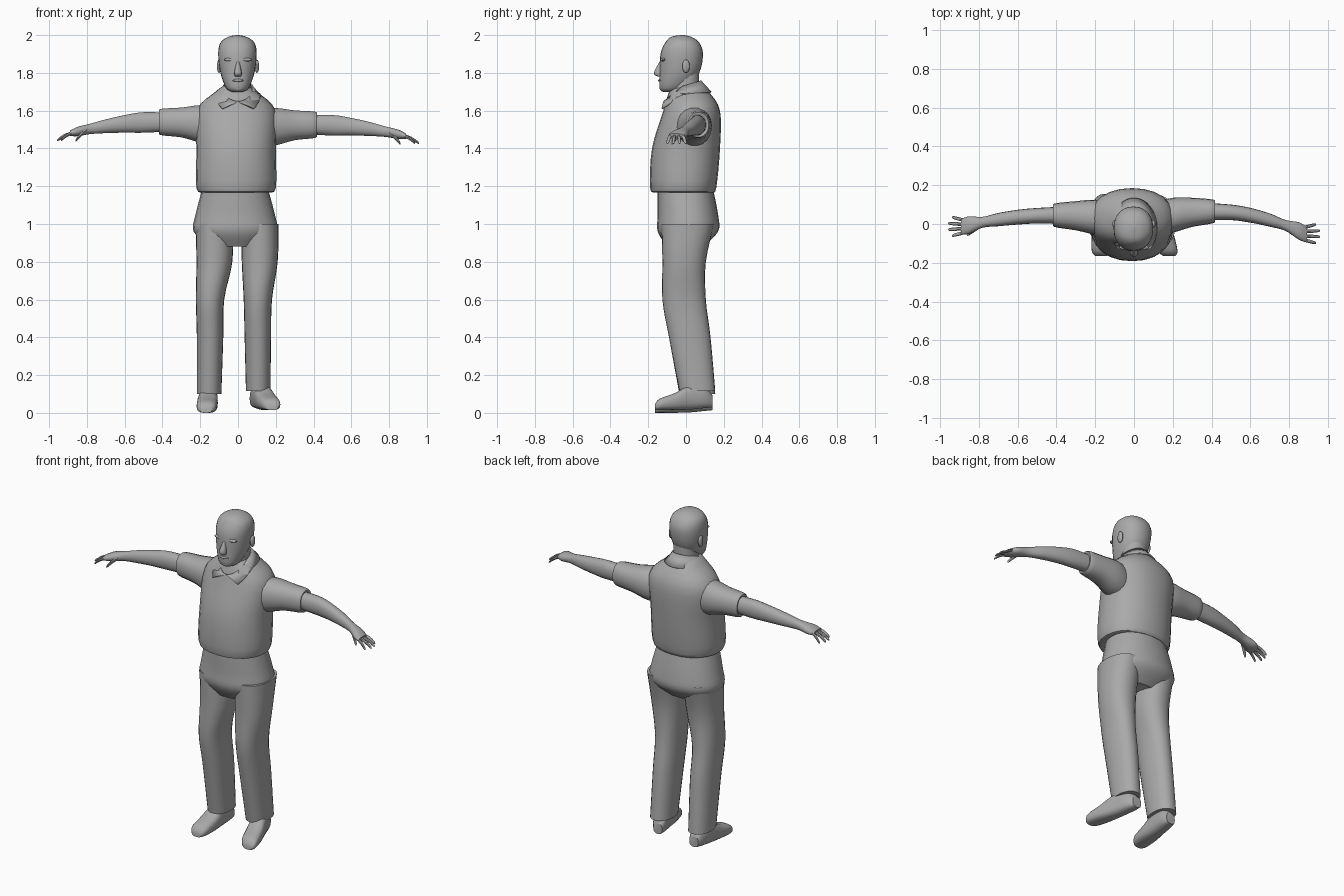
import bpy, bmesh
from math import cos, sin, pi, radians, copysign
from mathutils import Vector, Matrix

old = bpy.data.objects.get("Cube")
if old:
    bpy.data.objects.remove(old)

colour = (0.4, 0.4, 0.4, 1)
grey = bpy.data.materials.new("plain grey")
grey.use_nodes = True
grey.diffuse_color = colour
grey.node_tree.nodes["Principled BSDF"].inputs["Base Color"].default_value = colour


def finish(name, bm):
    """Turn a bmesh into a smooth object that keeps its sharp edges."""
    bmesh.ops.recalc_face_normals(bm, faces=bm.faces)
    mesh = bpy.data.meshes.new(name)
    bm.to_mesh(mesh)
    bm.free()
    mesh.materials.append(grey)
    mesh.shade_smooth()
    mesh.set_sharp_from_angle(angle=radians(40))
    obj = bpy.data.objects.new(name, mesh)
    bpy.context.collection.objects.link(obj)
    return obj


def spline(rows, steps=4):
    """Smoothly interpolate between rows of numbers."""
    rows = [Vector(row) for row in rows]
    padded = [rows[0]] + rows + [rows[-1]]
    result = []
    for before, start, end, after in zip(padded, rows, rows[1:], padded[3:]):
        leave, arrive = (end - before) / 2, (after - start) / 2
        for step in range(steps):
            t = step / steps
            ease = t * t * (3 - 2 * t)
            result.append(start.lerp(end, ease) + leave * t * (1 - t) ** 2
                          - arrive * t * t * (1 - t))
    return result + [rows[-1]]


def bridge(bm, first, second):
    for k in range(len(first) - 1):
        bm.faces.new((first[k], first[k + 1], second[k + 1], second[k]))


def loft(name, axis, rows, sides=24, power=2.2):
    """Skin rounded sections: position, two centres, two half sizes."""
    bm = bmesh.new()
    rings = []
    for position, centre_a, centre_b, half_a, half_b in spline(rows):
        ring = []
        for k in range(sides):
            angle = 2 * pi * k / sides
            u, v = (copysign(abs(w) ** (2 / power), w) for w in (cos(angle), sin(angle)))
            point = [centre_a + u * half_a, centre_b + v * half_b]
            point.insert("xyz".index(axis), position)
            ring.append(bm.verts.new(point))
        rings.append(ring)
    for lower, upper in zip(rings, rings[1:]):
        bridge(bm, lower + lower[:1], upper + upper[:1])
    bm.faces.new(rings[0])
    bm.faces.new(rings[-1])
    return finish(name, bm)


def body(name, rows, middle=-.01, sides=24):
    """Upright form from height, half width, front and back."""
    loft(name, "z", [(z, middle, (front + back) / 2, half, (back - front) / 2)
                     for z, half, front, back in rows], sides)


def ball(name, centre, size):
    bm = bmesh.new()
    bmesh.ops.create_uvsphere(bm, u_segments=14, v_segments=9, radius=1,
                              matrix=Matrix.LocRotScale(Vector(centre), None, Vector(size)))
    finish(name, bm)


# Shirt with overhanging belly, and the trouser seat below it
body("shirt", [(1.17, .17, -.16, .14), (1.19, .21, -.19, .16), (1.4, .21, -.18, .18),
               (1.6, .21, -.12, .18), (1.7, .11, -.09, .12), (1.73, .07, -.07, .08)])
body("trouser_seat", [(1.2, .17, -.15, .14), (1.05, .21, -.15, .17),
                      (.96, .22, -.15, .17), (.88, .14, -.1, .09)], -.015)


def leg(word, side, knee, ankle, splay, lift):
    """Trouser leg and the shoe below it."""
    hip = side * .12 - .005
    loft(word + "_trouser_leg", "z", [
        (1, hip, .01, .1, .14), (.8, hip, -.01, .095, .115), (.6, knee, -.01, .075, .115),
        (.4, knee, .02, .07, .11), (.1 + lift, ankle, .06, .065, .095)])
    rows = []
    for y, half, top in ((-.165, .03, .03), (-.14, .05, .06), (-.06, .055, .09),
                         (.02, .05, .13), (.1, .045, .12), (.14, .03, .08)):
        sole = lift + max(y, 0) / 10
        height = (top - max(y, 0) / 10) / 2
        rows.append((y, ankle + splay * (.1 - y), sole + height, half, height))
    loft(word + "_shoe", "y", rows, 18, 2.8)


leg("right", -1, -.148, -.153, -.06, 0)
leg("left", 1, .105, .107, .28, .015)


def arm(word, side, bend, depth, height):
    """Sleeve, bare arm and hand following one drooping arc."""
    def arc(reach):
        sag = (reach - .4) ** 2
        return Vector((side * reach, depth - bend * sag, height - sag / 4))

    def limb(part, sizes):
        loft(f"{word}_{part}", "x", [(*arc(x), wide, tall) for x, wide, tall in sizes], 18, 2.2)

    def finger(part, base, tip, radius):
        rows = []
        for t, scale in ((0, 1), (.5, 1), (.9, .8), (1, .3)):
            point = base.lerp(tip, t) + Vector((0, 0, t * (1 - t) * .02))
            rows.append((*point, radius * scale, radius * scale))
        loft(f"{word}_{part}", "x", rows, 8, 2)

    limb("sleeve", [(.1, .09, .1), (.2, .09, .1), (.3, .075, .08),
                    (.41, .06, .07), (.412, .04, .05)])
    limb("arm", [(.36, .045, .05), (.5, .04, .055), (.6, .038, .047), (.7, .034, .037),
                 (.78, .028, .028), (.85, .045, .025), (.89, .04, .014)])
    # Spread fingers, the middle ones longest, and a thumb in front
    knuckle = arc(.88)
    for i in range(4):
        spread = i - 1.5
        base = knuckle + Vector((0, spread * .022, 0))
        tip = Vector((side * (.08 - spread ** 2 / 100), spread * .01, -.04))
        finger(f"finger_{i + 1}", base, base + tip, .009)
    base = arc(.8) - Vector((0, .02, 0))
    finger("thumb", base, base + Vector((side * .06, -.04, -.06)), .012)


arm("left", 1, .5, .065, 1.525)
arm("right", -1, .25, .045, 1.54)

# Neck and head
body("neck", [(1.64, .075, -.08, .08), (1.72, .07, -.08, .07), (1.82, .07, -.07, .07)], 0, 20)
body("head", [(1.7, .03, -.12, -.06), (1.72, .06, -.14, 0), (1.8, .09, -.14, .07),
              (1.9, .102, -.135, .09), (1.96, .09, -.11, .07), (1.99, .05, -.08, .03),
              (2, .01, -.03, -.01)], -.003)

# Facial features
body("nose", [(1.78, .015, -.15, -.12), (1.8, .02, -.17, -.12), (1.86, .008, -.14, -.11)], 0, 12)
ball("mouth", (0, -.135, 1.76), (.03, .013, .008))
ball("chin", (0, -.12, 1.72), (.03, .02, .02))
for side, word in ((1, "left"), (-1, "right")):
    ball(word + "_ear", (side * .1, 0, 1.835), (.012, .02, .035))
    ball(word + "_brow", (side * .04, -.12, 1.87), (.035, .015, .01))


def collar_edge(bm, start, wide, deep, height, rise, drop):
    """Half an oval from the front to the back, dipping at the front."""
    verts = []
    for k in range(13):
        angle = start + (pi - start) * k / 12
        ahead = cos(angle)
        verts.append(bm.verts.new((wide * sin(angle), -.02 - deep * ahead,
                                   height - rise * ahead - drop * max(ahead, 0))))
    return verts


# Folded collar with two points, half modelled and mirrored
bm = bmesh.new()
bridge(bm, collar_edge(bm, 0, .08, .1, 1.73, .03, .05),
       collar_edge(bm, pi / 4, .12, .155, 1.69, .01, .1))
collar = finish("collar", bm)
collar.modifiers.new("mirror", "MIRROR").use_clip = True
collar.modifiers.new("cloth", "SOLIDIFY").thickness = .008
